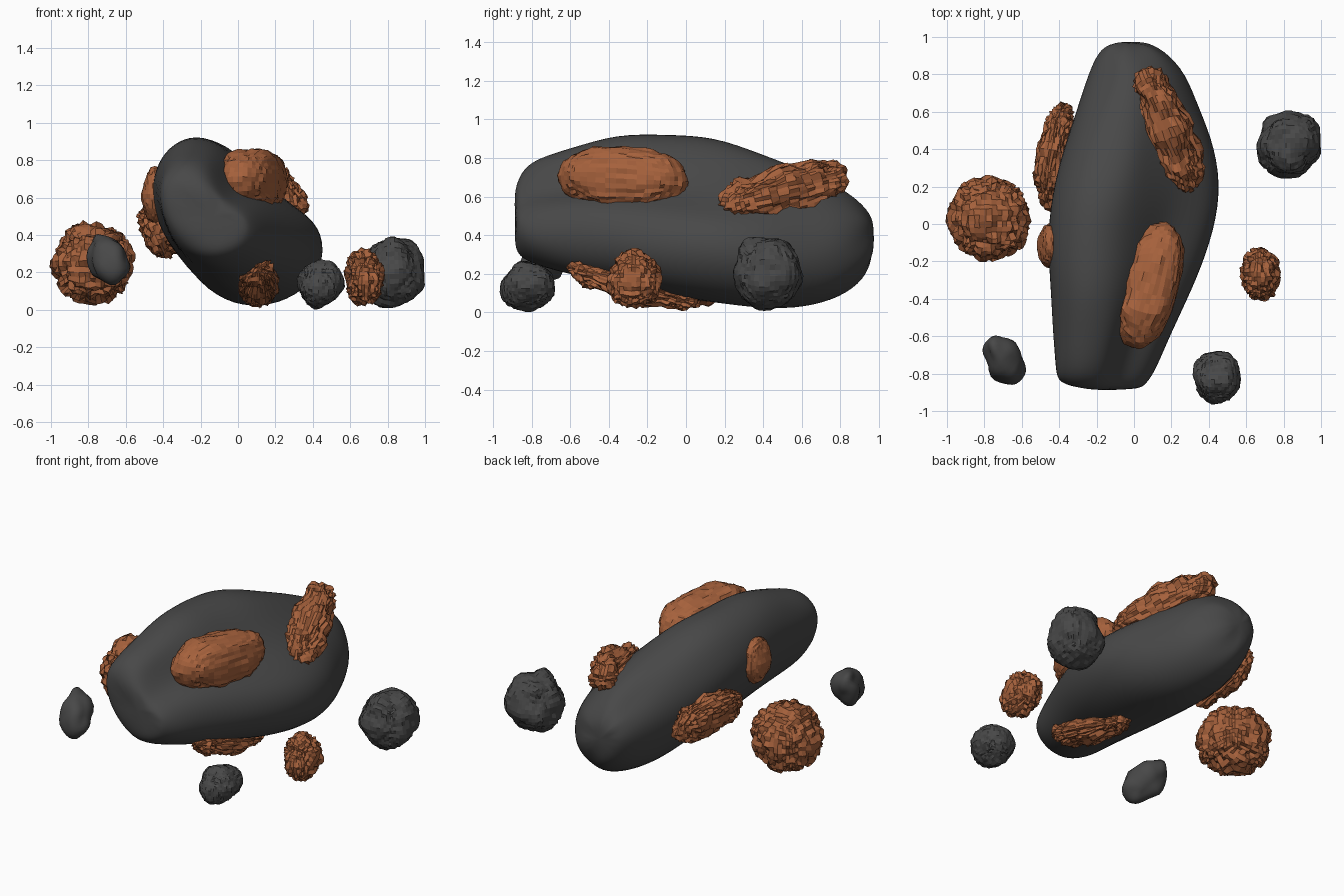
import bpy, bmesh, random
from math import sin, cos, atan2
from mathutils import Vector, noise

if "Cube" in bpy.data.objects:
    bpy.data.objects.remove(bpy.data.objects["Cube"])

random.seed(4)


def material(name, rgb):
    m = bpy.data.materials.new(name)
    m.diffuse_color = (*rgb, 1)
    m.use_nodes = True
    m.node_tree.nodes["Principled BSDF"].inputs["Base Color"].default_value = m.diffuse_color
    return m


STONE = material("dark_stone", (0.065, 0.065, 0.065))
RUST = material("rust_ore", (0.38, 0.12, 0.045))


def finish(bm, name, mat):
    bmesh.ops.recalc_face_normals(bm, faces=bm.faces)
    mesh = bpy.data.meshes.new(name)
    bm.to_mesh(mesh)
    bm.free()
    mesh.materials.append(mat)
    ob = bpy.data.objects.new(name, mesh)
    bpy.context.collection.objects.link(ob)
    return ob


# Main rock: one cross-section with a long groove, lofted along y;
# the groove fades into a plain oval towards the back
PROFILE = [(.28, 1), (.45, .96), (.57, .80), (.68, .65), (.84, .58), (.98, .46),
           (1, .28), (.91, .09), (.68, 0), (.44, .03), (.22, .17), (.06, .40),
           (0, .65), (.04, .83), (.14, .95)]
# y, x min, x max, z min, z max, roundness
SECTIONS = [(-.885, -.28, .02, .36, .62, 0), (-.865, -.41, .07, .29, .74, 0),
            (-.78, -.43, .12, .23, .81, 0), (-.60, -.44, .20, .19, .86, 0),
            (-.35, -.45, .32, .13, .93, 0), (-.10, -.48, .42, .07, .93, 0),
            (.15, -.46, .48, .03, .92, .1), (.40, -.39, .45, .00, .84, .35),
            (.62, -.32, .36, .01, .74, .6), (.80, -.25, .29, .07, .65, .8),
            (.92, -.20, .18, .17, .57, .9), (.975, -.13, .06, .28, .47, 1)]
bm = bmesh.new()
rings = []
for y, x0, x1, z0, z1, k in SECTIONS:
    ring = []
    for u, v in PROFILE:
        a = atan2(v - .5, u - .5)
        u += k * (.5 + .5 * cos(a) - u)
        v += k * (.5 + .5 * sin(a) - v)
        p = Vector((x0 + u * (x1 - x0), y, z0 + v * (z1 - z0)))
        p += Vector([random.uniform(-.014, .014) for _ in range(3)])
        ring.append(bm.verts.new(p))
    rings.append(ring)
for a, b in zip(rings, rings[1:]):
    for i in range(len(a)):
        j = (i + 1) % len(a)
        bm.faces.new((a[i], a[j], b[j], b[i]))
bm.faces.new(rings[0])
bm.faces.new(rings[-1])
body = finish(bm, "main_rock", STONE)
sub = body.modifiers.new("Rounding", "SUBSURF")
sub.levels = sub.render_levels = 2
for f in body.data.polygons:
    f.use_smooth = True


def lump(name, mat, centre, radii, axis=(0, 1, 0), up=(0, 0, 1),
         rough=.016, wave=.02, cuts=12, power=2.3):
    """Rounded cube pushed along its normals by broad waves and fine facets."""
    ya = Vector(axis).normalized()
    xa = ya.cross(Vector(up)).normalized()
    za = xa.cross(ya)
    c, r = Vector(centre), Vector(radii)
    bm = bmesh.new()
    bmesh.ops.create_cube(bm, size=2)
    bmesh.ops.subdivide_edges(bm, edges=bm.edges[:], cuts=cuts, use_grid_fill=True)
    for v in bm.verts:
        n = v.co.normalized()
        n /= sum(abs(t) ** power for t in n) ** (1 / power)
        normal = Vector((n.x / r.x, n.y / r.y, n.z / r.z)).normalized()
        p = Vector((n.x * r.x, n.y * r.y, n.z * r.z))
        bump = wave * noise.noise((p + c) * 9) + random.uniform(-rough, rough)
        p += normal * bump
        v.co = c + xa * p.x + ya * p.y + za * p.z
    return finish(bm, name, mat)


# Ore patches embedded in the main rock
lump("ore_patch_upper_front", RUST, (.085, -.325, .695), (.155, .345, .165), (.16, .62, -.03), rough=.007, cuts=11)
lump("ore_patch_upper_back", RUST, (.175, .51, .63), (.115, .36, .115), (-.24, .60, .15), wave=.04)
lump("ore_patch_left_back", RUST, (-.415, .365, .42), (.08, .28, .15), (.09, .56, -.02), (-.35, 0, 1), wave=.03)
lump("ore_patch_left_front", RUST, (-.445, -.115, .62), (.055, .115, .15), rough=.004, cuts=9)
lump("ore_patch_underside", RUST, (.11, -.28, .14), (.095, .36, .075), (0, .7, -.2), wave=.03)

# Loose ore lumps
lump("loose_ore_large", RUST, (-.775, .03, .245), (.21, .22, .212), power=2, rough=.02)
lump("loose_ore_small", RUST, (.67, -.27, .17), (.10, .137, .145), power=2, wave=.02, cuts=10)

# Loose stones
lump("loose_stone_large", STONE, (.825, .42, .205), (.168, .183, .188), power=2, rough=.006, wave=.03)
lump("loose_stone_small", STONE, (.44, -.82, .135), (.12, .142, .122), power=2, rough=.005, wave=.03)

# Smooth pebble, tapering to a smaller lobe
PEBBLE, TAIL = Vector((-.70, -.725, .275)), Vector((-.09, .12, .13)).normalized()
pebble = lump("loose_pebble", STONE, PEBBLE, (.095, .165, .12), TAIL,
              rough=0, wave=.04, cuts=7, power=2)
for v in pebble.data.vertices:
    d = v.co - PEBBLE
    along = d.dot(TAIL)
    v.co -= (d - TAIL * along) * max(0, along) * 1.5
for f in pebble.data.polygons:
    f.use_smooth = True
